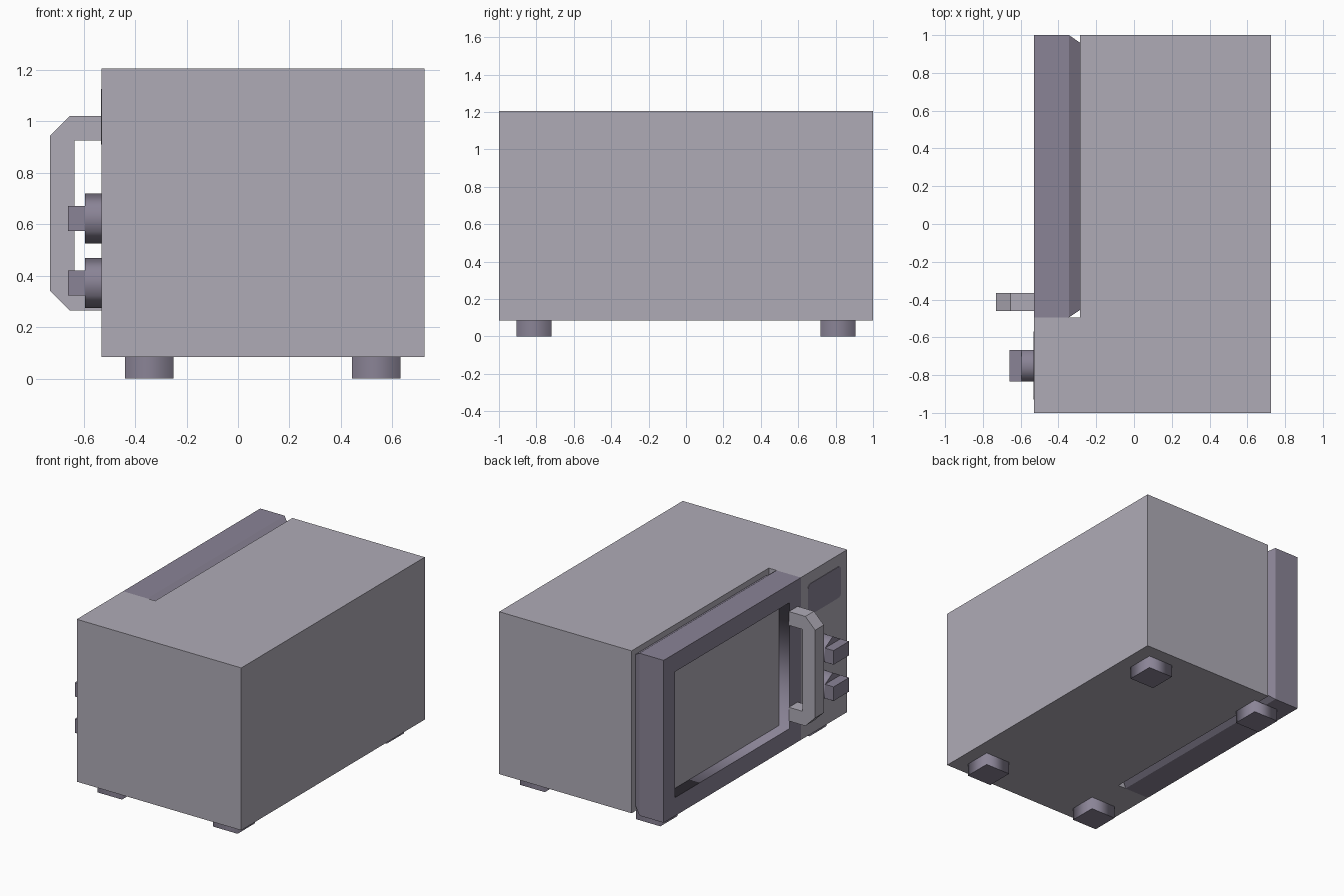
import bpy, bmesh
from math import cos, sin, pi
from mathutils import Vector

old = bpy.data.objects.get("Cube")
if old:
    bpy.data.objects.remove(old, do_unlink=True)


def material(name, rgb):
    m = bpy.data.materials.new(name)
    m.use_nodes = True
    m.diffuse_color = (*rgb, 1)
    m.node_tree.nodes["Principled BSDF"].inputs["Base Color"].default_value = (*rgb, 1)
    return m


LIGHT = material("light grey", (0.43, 0.41, 0.47))
DARK = material("purple grey", (0.255, 0.23, 0.305))


def finish(bm, name, *mats):
    bmesh.ops.recalc_face_normals(bm, faces=bm.faces)
    mesh = bpy.data.meshes.new(name)
    bm.to_mesh(mesh)
    bm.free()
    for m in mats:
        mesh.materials.append(m)
    obj = bpy.data.objects.new(name, mesh)
    bpy.context.collection.objects.link(obj)
    return obj


def prism(name, outline, axis, lo, hi, mat, smooth=False):
    """Extrude a 2D outline along an axis; the sides may be smooth shaded."""
    place = {"x": lambda a, b, t: (t, a, b),
             "y": lambda a, b, t: (a, t, b),
             "z": lambda a, b, t: (a, b, t)}[axis]
    bm = bmesh.new()
    rings = [[bm.verts.new(place(a, b, t)) for a, b in outline] for t in (lo, hi)]
    for ring in rings:
        bm.faces.new(ring)
    n = len(outline)
    for i in range(n):
        j = (i + 1) % n
        f = bm.faces.new((rings[0][i], rings[0][j], rings[1][j], rings[1][i]))
        f.smooth = smooth
    return finish(bm, name, mat)


def rect(a0, a1, b0, b1):
    return [(a0, b0), (a1, b0), (a1, b1), (a0, b1)]


FRONT, SEAT, BACK = -0.53, -0.285, 0.725   # door face, door seat, rear wall
SPLIT, BOTTOM, TOP = -0.495, 0.085, 1.205  # door edge, case floor, case top

# Case: L-shaped plan, with the control column beside the door recess
prism("case", [(SEAT, 1), (SEAT, SPLIT), (FRONT, SPLIT), (FRONT, -1), (BACK, -1), (BACK, 1)],
      "z", BOTTOM, TOP, LIGHT)

# Door: slab with chamfered rear and a sunken window
bm = bmesh.new()
bmesh.ops.create_cube(bm, size=1)
lo, hi = Vector((FRONT, SPLIT, BOTTOM)), Vector((-0.345, 1, TOP))
for v in bm.verts:
    v.co = [lo[i] + (v.co[i] + 0.5) * (hi[i] - lo[i]) for i in range(3)]
bm.normal_update()
face = min(bm.faces, key=lambda f: f.calc_center_median().x)
rear = max(bm.faces, key=lambda f: f.calc_center_median().x)
bmesh.ops.inset_individual(bm, faces=[rear], thickness=0.057, depth=0.06)
bmesh.ops.inset_individual(bm, faces=[face], thickness=0.178)
pane = bmesh.ops.extrude_discrete_faces(bm, faces=[face])["faces"][0]
bmesh.ops.translate(bm, verts=pane.verts, vec=(0.08, 0, 0))
pane.material_index = 1
for e in pane.edges:
    for f in e.link_faces:
        f.smooth = f is not pane
finish(bm, "door", DARK, LIGHT)

# Handle: bracket with chamfered outer corners
h_out, h_in, h_low, h_high, bar, cut = -0.73, -0.635, 0.265, 1.02, 0.095, 0.075
prism("door_handle",
      [(FRONT, h_low), (h_out + cut, h_low), (h_out, h_low + cut),
       (h_out, h_high - cut), (h_out + cut, h_high), (FRONT, h_high),
       (FRONT, h_high - bar), (h_in, h_high - bar),
       (h_in, h_low + bar), (FRONT, h_low + bar)],
      "y", -0.46, -0.365, LIGHT)

# Knobs: hexagonal base with a grip bar across it
KNOB_Y, R = -0.75, 0.097
for label, z in (("upper", 0.622), ("lower", 0.372)):
    hexagon = [(KNOB_Y + R * sin(k * pi / 3), z + R * cos(k * pi / 3)) for k in range(6)]
    prism(label + "_knob_base", hexagon, "x", -0.595, FRONT, DARK, smooth=True)
    half = R * cos(pi / 6)
    prism(label + "_knob_grip", rect(KNOB_Y - half, KNOB_Y + half, z - R / 2, z + R / 2),
          "x", -0.66, -0.595, DARK)

# Display: thin plate with rounded corners
r, outline = 0.03, []
for q, (y, z) in enumerate(rect(-0.93, -0.57, 0.91, 1.125)):
    cy = y + (r if q in (0, 3) else -r)
    cz = z + (r if q < 2 else -r)
    for s in range(5):
        a = pi + q * pi / 2 + s * pi / 8
        outline.append((cy + r * cos(a), cz + r * sin(a)))
prism("display", outline, "x", FRONT - 0.003, FRONT, DARK)

# Feet
for end, x in (("front", -0.345), ("rear", 0.537)):
    for side, y in (("right", -0.812), ("left", 0.812)):
        s = 0.094
        prism(f"{end}_{side}_foot", rect(x - s, x + s, y - s, y + s),
              "z", 0, BOTTOM, DARK, smooth=True)
